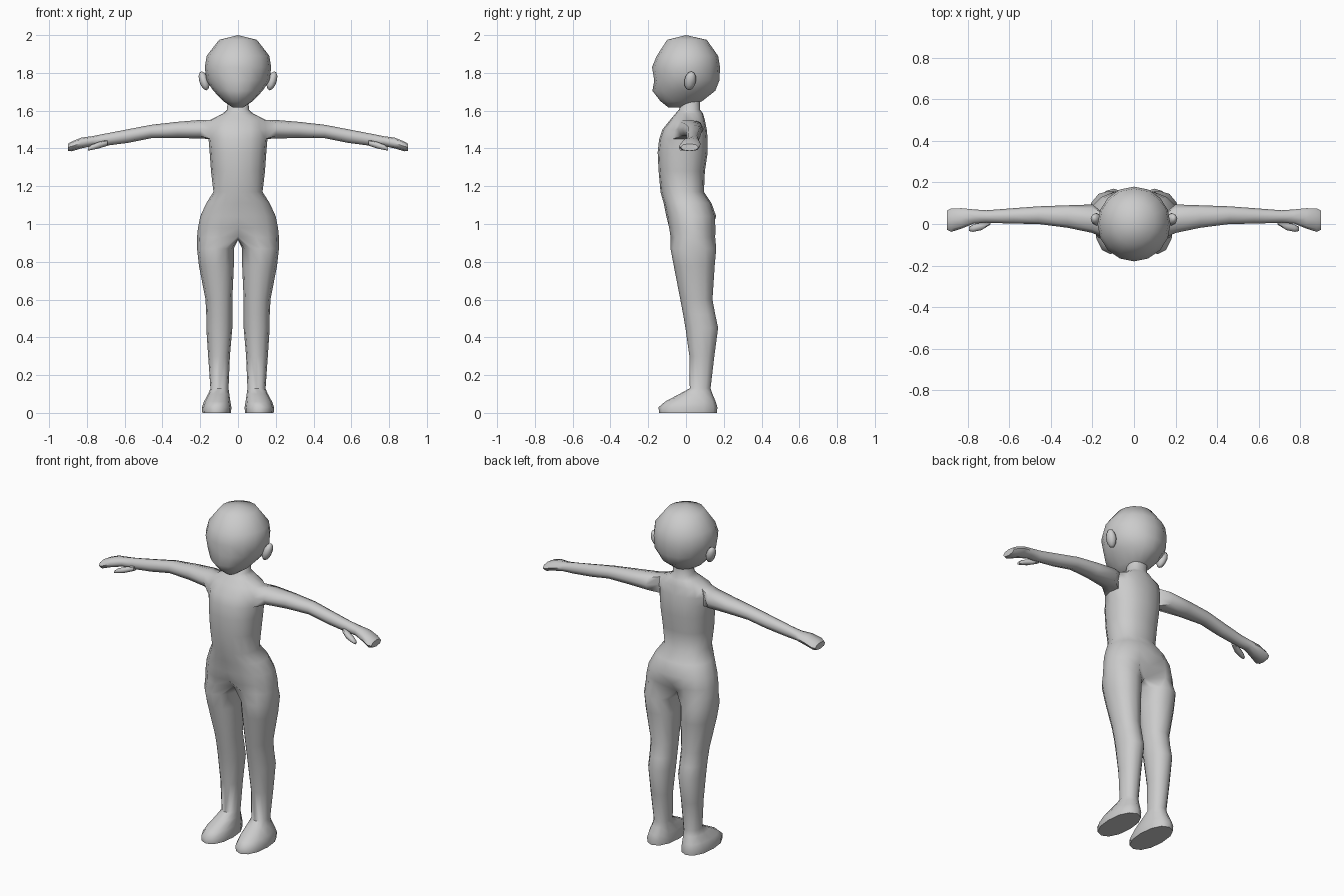
import bpy, bmesh
from math import sin, cos, pi, radians

if "Cube" in bpy.data.objects:
    bpy.data.objects.remove(bpy.data.objects["Cube"])


def spow(v, e):
    return abs(v) ** e * (1 if v >= 0 else -1)


def oval(z, x0, x1, y0, y1, angles, e=1.0):
    """Horizontal oval; angle 0 is the front (-y), 90 the outer side (+x)."""
    cx, cy, rx, ry = (x0 + x1) / 2, (y0 + y1) / 2, (x1 - x0) / 2, (y1 - y0) / 2
    return [(cx + rx * spow(sin(a), e), cy - ry * spow(cos(a), e), z) for a in angles]


def limb_ring(x, y0, y1, z0, z1):
    """Eight-sided upright ring across x, starting at the top front corner."""
    dirs = [(-.74, .74), (0, 1), (.74, .74), (1, 0), (.74, -.74), (0, -1), (-.74, -.74), (-1, 0)]
    return [(x, (y0 + y1) / 2 + (y1 - y0) / 2 * a, (z0 + z1) / 2 + (z1 - z0) / 2 * b) for a, b in dirs]


def add(bm, pts):
    return [bm.verts.new(p) for p in pts]


def bridge(bm, a, b, closed=True, skip=()):
    n = len(a)
    for i in range(n if closed else n - 1):
        if i not in skip:
            j = (i + 1) % n
            bm.faces.new((a[i], a[j], b[j], b[i]))


def finish(bm, name, mirror=True, angle=55):
    bmesh.ops.recalc_face_normals(bm, faces=bm.faces)
    mesh = bpy.data.meshes.new(name)
    bm.to_mesh(mesh)
    bm.free()
    ob = bpy.data.objects.new(name, mesh)
    bpy.context.collection.objects.link(ob)
    bpy.ops.object.select_all(action='DESELECT')
    ob.select_set(True)
    bpy.context.view_layer.objects.active = ob
    bpy.ops.object.shade_smooth_by_angle(angle=radians(angle))
    if mirror:
        ob.modifiers.new("Mirror", 'MIRROR')
    return ob


# Body: half torso, one leg and one arm in a single mirrored mesh
bm = bmesh.new()
half = [pi * k / 8 for k in range(9)]
# z, half width, front y, back y
torso = [(1.66, .055, -.02, .075), (1.605, .058, -.038, .075), (1.585, .08, -.055, .09),
         (1.55, .15, -.085, .10), (1.50, .158, -.125, .11), (1.45, .156, -.142, .115),
         (1.38, .15, -.15, .115), (1.28, .143, -.145, .10), (1.17, .13, -.135, .095),
         (1.11, .168, -.118, .135), (1.04, .20, -.104, .16), (.98, .212, -.098, .165),
         (.93, .217, -.09, .163)]
rings = []
for z, w, y0, y1 in torso:
    pts = oval(z, -w, w, y0, y1, half, .88)
    pts[0], pts[8] = (0, pts[0][1], z), (0, pts[8][1], z)
    if z == .98:                       # start of the seat cleft
        pts[8] = (0, .135, z)
        pts[0] = (0, -.085, z)
    if z == .93:                       # crotch ends
        pts[0], pts[8] = (0, -.045, .935), (0, .09, .92)
    rings.append(add(bm, pts))
for r in range(len(rings) - 1):
    hole = (3, 4) if r in (3, 4) else ()
    bridge(bm, rings[r], rings[r + 1], False, hole)

# Leg and foot: z, inner x, outer x, front y, back y
leg = [(.87, .022, .217, -.082, .16), (.78, .022, .207, -.065, .152), (.60, .03, .172, -.03, .14),
       (.52, .03, .168, -.015, .155), (.45, .03, .168, -.003, .17), (.30, .043, .158, .018, .15),
       (.13, .05, .146, .02, .13), (.10, .046, .158, -.035, .14), (.06, .04, .18, -.11, .157),
       (.03, .035, .191, -.145, .166), (0, .037, .189, -.143, .164)]
around = [radians(-30 + 30 * k) for k in range(12)]
prev = rings[-1] + add(bm, [(0, .065, .915), (0, .025, .915), (0, -.015, .92)])
for z, x0, x1, y0, y1 in leg:
    ring = add(bm, oval(z, x0, x1, y0, y1, around, .92))
    bridge(bm, prev, ring)
    prev = ring
bm.faces.new(prev)

# Arm and hand: x, y range, z range
arm = [(.20, -.043, .094, 1.453, 1.551), (.32, -.018, .09, 1.455, 1.541), (.46, 0, .085, 1.454, 1.525),
       (.58, .002, .076, 1.43, 1.502), (.71, .006, .066, 1.413, 1.477), (.77, .002, .07, 1.413, 1.465),
       (.83, -.022, .076, 1.40, 1.457), (.88, -.038, .075, 1.385, 1.437), (.90, -.028, .065, 1.387, 1.425)]
a, b, c = rings[3:6]
prev = [a[3], a[4], a[5], b[5], c[5], c[4], c[3], b[3]]
for row in arm:
    ring = add(bm, limb_ring(*row))
    bridge(bm, prev, ring)
    prev = ring
bm.faces.new(prev)
finish(bm, "body")

# Thumb
bm = bmesh.new()
prev = None
for row in [(.69, -.002, .03, 1.415, 1.445), (.735, -.03, .012, 1.40, 1.435), (.775, -.038, -.004, 1.392, 1.42),
            (.795, -.034, -.014, 1.388, 1.404)]:
    ring = add(bm, limb_ring(*row))
    if prev:
        bridge(bm, prev, ring)
    else:
        bm.faces.new(ring)
    prev = ring
bm.faces.new(prev)
finish(bm, "thumb")

# Head: z, half width, front y, back y
bm = bmesh.new()
full = [2 * pi * k / 16 for k in range(16)]
head = [(1.975, .10, -.10, .11), (1.89, .166, -.155, .17), (1.83, .176, -.18, .18),
        (1.76, .167, -.168, .177), (1.705, .13, -.178, .155), (1.65, .078, -.135, .085),
        (1.618, .03, -.095, -.01)]
prev = None
top = bm.verts.new((0, 0, 2))
for z, w, y0, y1 in head:
    ring = add(bm, oval(z, -w, w, y0, y1, full))
    if prev:
        bridge(bm, prev, ring)
    else:
        for i in range(16):
            bm.faces.new((top, ring[i], ring[(i + 1) % 16]))
    prev = ring
bm.faces.new(prev)
finish(bm, "head", mirror=False)

# Ear
bm = bmesh.new()
bmesh.ops.create_uvsphere(bm, u_segments=8, v_segments=6, radius=1)
for v in bm.verts:
    x, y, z = v.co
    v.co = (.180 + .026 * x + .012 * z, .022 + .031 * y + .006 * z, 1.758 + .05 * z)
finish(bm, "ear")
